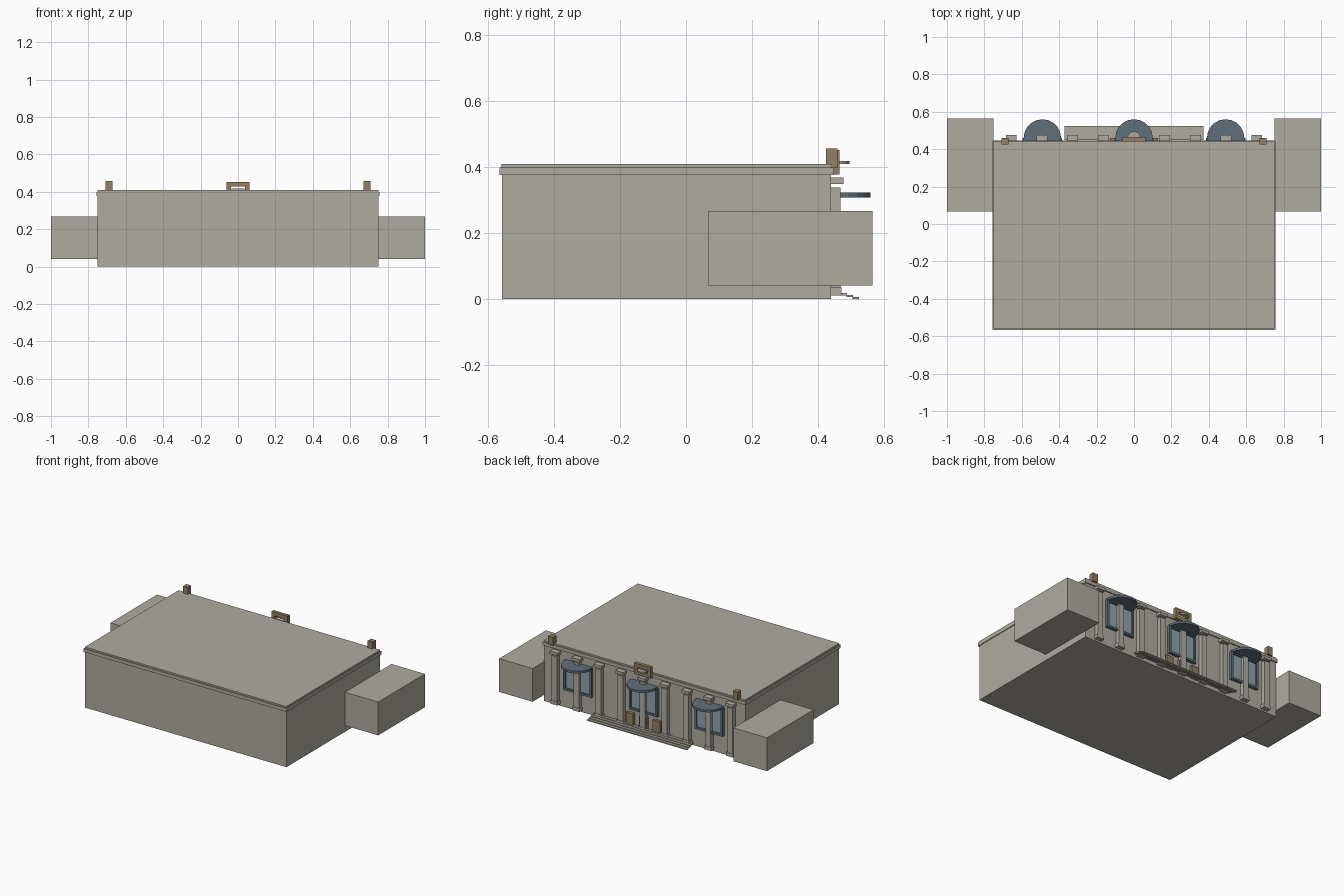
import bpy, bmesh, math

if "Cube" in bpy.data.objects:
    bpy.data.objects.remove(bpy.data.objects["Cube"], do_unlink=True)


def material(name, rgb):
    m = bpy.data.materials.new(name)
    m.use_nodes = True
    m.diffuse_color = (*rgb, 1)
    m.node_tree.nodes["Principled BSDF"].inputs["Base Color"].default_value = (*rgb, 1)
    return m


stone = material("warm grey stone", (0.43, 0.41, 0.35))
bronze = material("bronze", (0.29, 0.215, 0.12))
slate = material("slate blue", (0.12, 0.16, 0.195))
glass = material("pale blue glass", (0.28, 0.37, 0.41))


def finish(name, bm, mat):
    bmesh.ops.recalc_face_normals(bm, faces=bm.faces)
    me = bpy.data.meshes.new(name)
    bm.to_mesh(me)
    bm.free()
    me.materials.append(mat)
    ob = bpy.data.objects.new(name, me)
    bpy.context.collection.objects.link(ob)
    return ob


def box(name, mat, x, y, z):
    """Box from (low, high) spans on each axis."""
    bm = bmesh.new()
    bmesh.ops.create_cube(bm, size=1)
    for v in bm.verts:
        for i, (lo, hi) in enumerate((x, y, z)):
            v.co[i] = lo if v.co[i] < 0 else hi
    return finish(name, bm, mat)


def centred(name, mat, cx, width, y, z):
    return box(name, mat, (cx - width / 2, cx + width / 2), y, z)


def half_disc(name, mat, cx, cy, radius, z, sides):
    bm = bmesh.new()
    ring = [bm.verts.new((cx + radius * math.cos(math.pi * i / sides),
                          cy + radius * math.sin(math.pi * i / sides), z[0]))
            for i in range(sides + 1)]
    face = bm.faces.new(ring)
    top = bmesh.ops.extrude_face_region(bm, geom=[face])["geom"]
    for v in top:
        if isinstance(v, bmesh.types.BMVert):
            v.co.z = z[1]
    return finish(name, bm, mat)


def frame(name, mat, cx, width, y, z, bar):
    """Rectangular frame made of two posts and two rails."""
    for side in (-1, 1):
        centred(name + "_post", mat, cx + side * (width - bar) / 2, bar, y, z)
    inner = width - 2 * bar
    centred(name + "_sill", mat, cx, inner, y, (z[0], z[0] + bar))
    centred(name + "_head", mat, cx, inner, y, (z[1] - bar, z[1]))


# Main block with cornice and flat roof
centred("main_block", stone, 0, 1.505, (-0.558, 0.44), (0, 0.38))
centred("cornice", stone, 0, 1.515, (-0.566, 0.447), (0.377, 0.4))
centred("roof_slab", stone, 0, 1.505, (-0.56, 0.442), (0.4, 0.41))

# Side wings
for side in (-1, 1):
    centred("side_wing", stone, side * 0.875, 0.25, (0.067, 0.565), (0.042, 0.267))

# Pilasters with capitals and feet
for i in range(-4, 5):
    x = i * 0.164
    centred("pilaster", stone, x, 0.04, (0.435, 0.468), (0.017, 0.338))
    centred("capital", stone, x, 0.058, (0.435, 0.477), (0.35, 0.369))
    centred("pilaster_foot", stone, x, 0.052, (0.435, 0.471), (0.012, 0.036))

# Windows under half-round canopies
for x in (-0.49, 0, 0.49):
    frame("window_frame", slate, x, 0.21, (0.435, 0.46), (0.125, 0.315), 0.014)
    centred("window_glass", glass, x, 0.185, (0.435, 0.45), (0.137, 0.305))
    half_disc("canopy", slate, x, 0.46, 0.1, (0.309, 0.324), 10)
    centred("canopy_root", slate, x, 0.2, (0.435, 0.46), (0.309, 0.324))

# Entrance doors
for x in (-0.1, 0, 0.1):
    centred("door", bronze, x, 0.055, (0.435, 0.46), (0.02, 0.1))

# Entrance steps
for i in range(4):
    y = 0.45 + i * 0.018
    z = 0.025 - i * 0.006
    centred("entrance_step", stone, 0, 0.745, (y, y + 0.02), (z - 0.007, z))

# Roof ornaments and central crest
for side in (-1, 1):
    centred("corner_ornament", bronze, side * 0.69, 0.036, (0.424, 0.46), (0.4, 0.457))
frame("crest_frame", bronze, 0, 0.122, (0.442, 0.466), (0.378, 0.452), 0.024)
half_disc("crest_ledge", stone, 0, 0.46, 0.035, (0.41, 0.419), 8)
